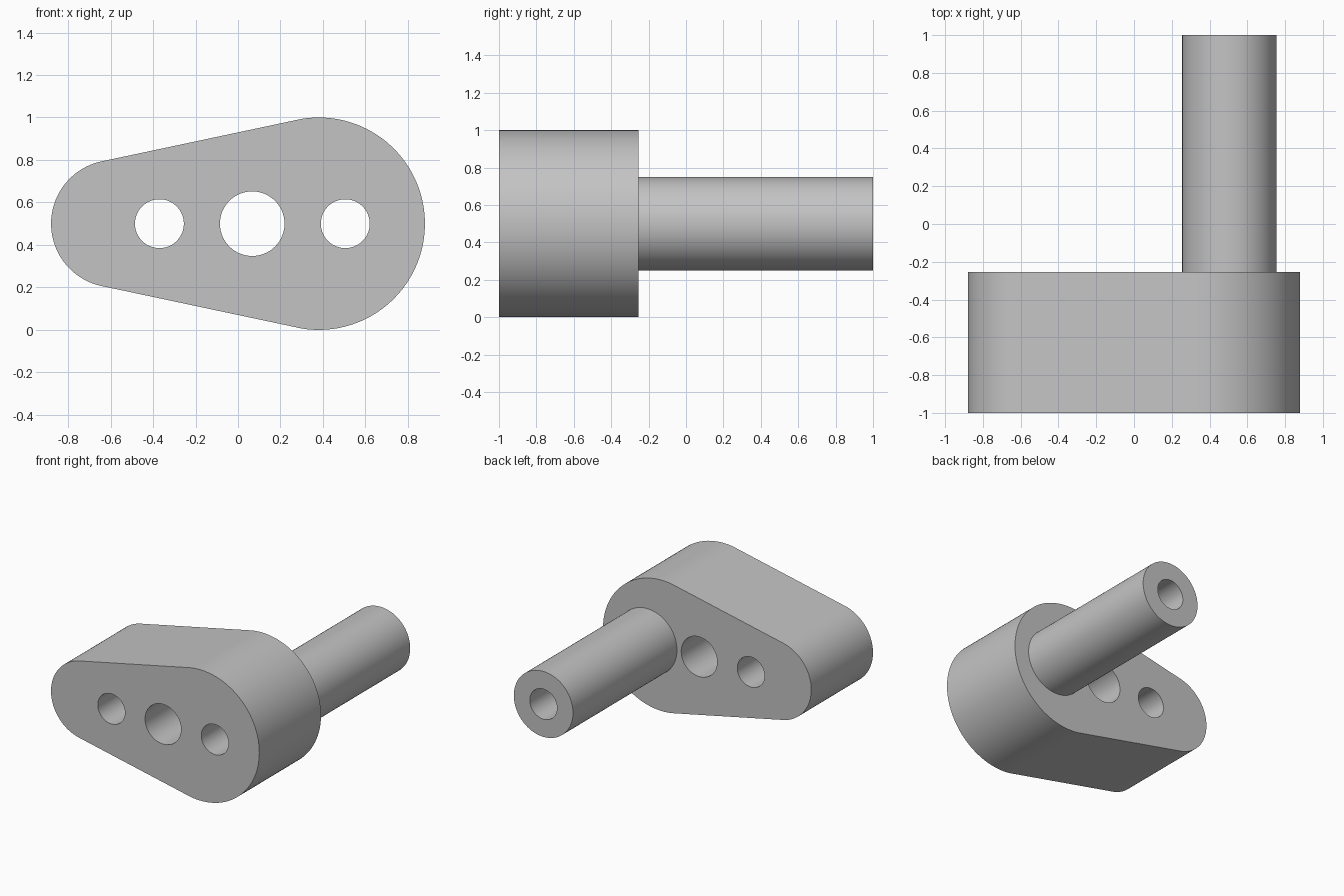
import bpy
from math import cos, sin, pi, radians

cube = bpy.data.objects.get("Cube")
if cube:
    bpy.data.objects.remove(cube, do_unlink=True)

GREY = 0.55
MID_Z = 0.5
metal = bpy.data.materials.new("plain grey")
metal.use_nodes = True
colour = (GREY, GREY, GREY, 1)
metal.diffuse_color = colour
metal.node_tree.nodes["Principled BSDF"].inputs["Base Color"].default_value = colour


def arc(cx, radius, start, end, count):
    """Points on an arc centred on the mid height, angles in degrees."""
    angles = [radians(start + (end - start) * i / count) for i in range(count + 1)]
    return [(cx + radius * cos(a), MID_Z + radius * sin(a)) for a in angles]


def circle(cx, radius):
    return arc(cx, radius, 0, 360, 96)[:-1]


def extrude(name, loops, front, back):
    """Fill closed outlines (inner ones become holes) and extrude along y."""
    curve = bpy.data.curves.new(name, "CURVE")
    curve.dimensions = "2D"
    curve.fill_mode = "BOTH"
    curve.extrude = (back - front) / 2
    for loop in loops:
        spline = curve.splines.new("POLY")
        spline.points.add(len(loop) - 1)
        for point, (x, z) in zip(spline.points, loop):
            point.co = (x, z, 0, 1)
        spline.use_cyclic_u = True
    obj = bpy.data.objects.new(name, curve)
    bpy.context.collection.objects.link(obj)
    obj.rotation_euler.x = pi / 2
    obj.location.y = (front + back) / 2
    bpy.ops.object.select_all(action="DESELECT")
    obj.select_set(True)
    bpy.context.view_layer.objects.active = obj
    bpy.ops.object.convert(target="MESH")
    obj = bpy.context.object
    # Weld the caps to the walls, then smooth the round walls only
    bpy.ops.object.mode_set(mode="EDIT")
    bpy.ops.mesh.select_all(action="SELECT")
    bpy.ops.mesh.remove_doubles(threshold=0.0001)
    bpy.ops.mesh.normals_make_consistent(inside=False)
    bpy.ops.object.mode_set(mode="OBJECT")
    bpy.ops.object.shade_smooth_by_angle(angle=radians(30))
    obj.data.materials.clear()
    obj.data.materials.append(metal)


# Tapered arm: large and small round ends joined by straight flanks
outline = arc(0.38, 0.5, -99, 99, 72) + arc(-0.58, 0.3, 103, 257, 56)
pin_bore = circle(0.505, 0.115)
extrude("crank_arm", [outline, circle(-0.37, 0.115), circle(0.067, 0.152), pin_bore],
        -1, -0.255)

# Hollow pin behind the large end
extrude("hollow_pin", [circle(0.505, 0.25), pin_bore], -0.255, 1)
